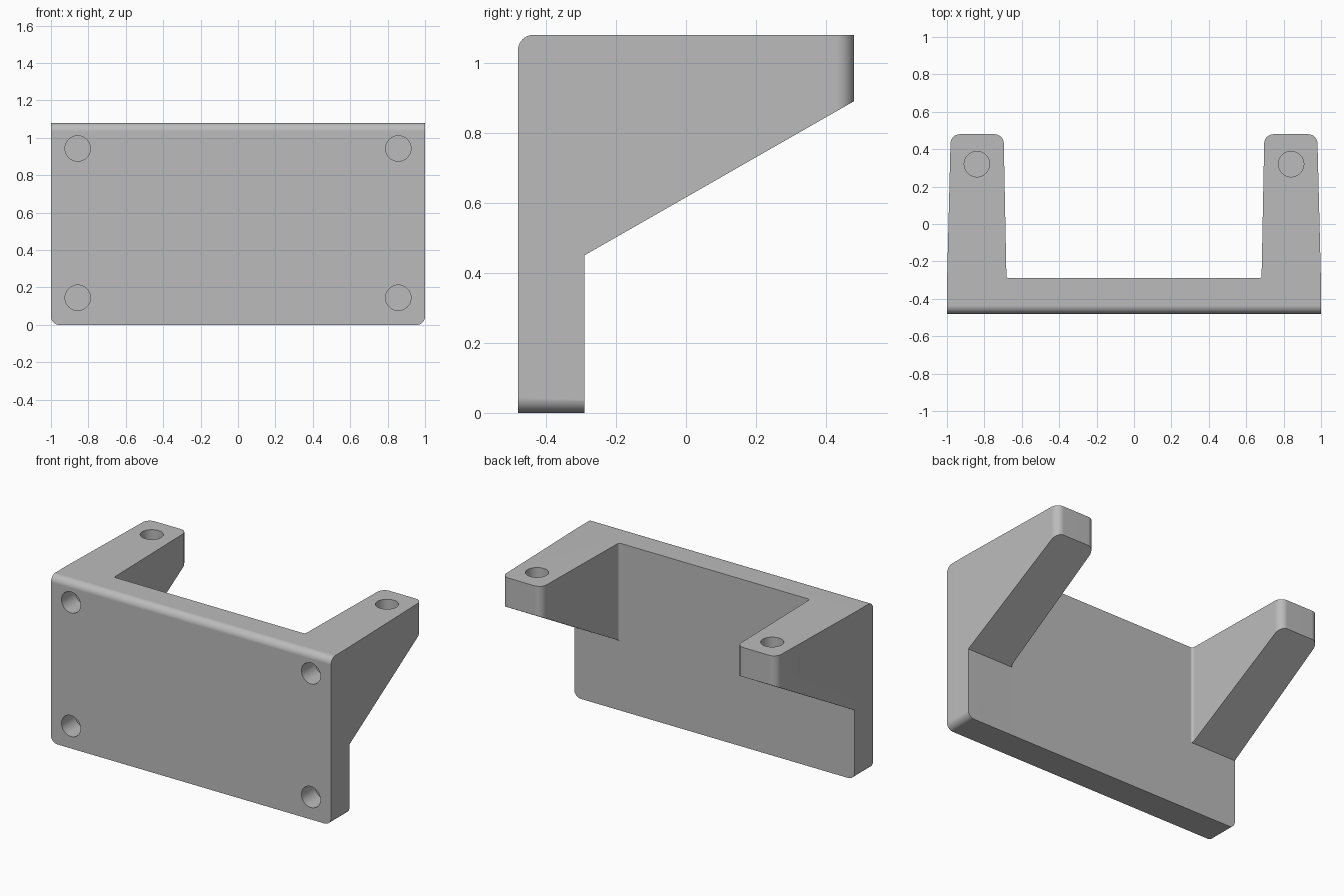
import bpy
import bmesh
import math
from mathutils import Matrix, Vector

default = bpy.data.objects.get("Cube")
if default:
    bpy.data.objects.remove(default, do_unlink=True)

grey = bpy.data.materials.new("plain grey")
grey.use_nodes = True
colour = (0.5, 0.5, 0.5, 1)
grey.diffuse_color = colour
grey.node_tree.nodes["Principled BSDF"].inputs["Base Color"].default_value = colour


def rounded(points, segments=10):
    """Outline from (u, v, radius) corners, each filleted by its radius."""
    out = []
    for i, (u, v, r) in enumerate(points):
        p = Vector((u, v))
        if not r:
            out.append(p)
            continue
        a = (Vector(points[i - 1][:2]) - p).normalized()
        b = (Vector(points[(i + 1) % len(points)][:2]) - p).normalized()
        half = a.angle(b) / 2
        centre = p + (a + b).normalized() * (r / math.sin(half))
        start = p + a * (r / math.tan(half)) - centre
        end = p + b * (r / math.tan(half)) - centre
        sweep = start.angle_signed(end)
        for k in range(segments + 1):
            out.append(centre + Matrix.Rotation(-sweep * k / segments, 2) @ start)
    return out


def add_object(name, bm):
    bmesh.ops.recalc_face_normals(bm, faces=bm.faces)
    mesh = bpy.data.meshes.new(name)
    bm.to_mesh(mesh)
    bm.free()
    mesh.materials.append(grey)
    obj = bpy.data.objects.new(name, mesh)
    bpy.context.collection.objects.link(obj)
    return obj


def prism(name, outline, place, low, high):
    """Extrude an outline between two depths; place maps (u, v, depth) to xyz."""
    bm = bmesh.new()
    face = bm.faces.new([bm.verts.new(place(p.x, p.y, low)) for p in outline])
    top = bmesh.ops.extrude_face_region(bm, geom=[face])
    shift = Vector(place(0, 0, high)) - Vector(place(0, 0, low))
    verts = [g for g in top["geom"] if isinstance(g, bmesh.types.BMVert)]
    bmesh.ops.translate(bm, verts=verts, vec=shift)
    return add_object(name, bm)


def combine(target, cutter, operation):
    mod = target.modifiers.new(operation, "BOOLEAN")
    mod.operation = operation
    mod.solver = "EXACT"
    mod.object = cutter
    bpy.context.view_layer.objects.active = target
    bpy.ops.object.modifier_apply(modifier=mod.name)
    bpy.data.objects.remove(cutter, do_unlink=True)


# Plan: a back-opening U with two slightly tapered arms
half = [(1.007, -0.6, 0), (0.98, 0.48, 0.05), (0.697, 0.48, 0.05), (0.682, -0.29, 0.015)]
plan = half + [(-x, y, r) for x, y, r in reversed(half)]
body = prism("bracket_body", rounded(plan), lambda u, v, d: (u, v, d), -0.2, 1.3)

# Side profile: upright plate with sloped arm underside
side = [(-0.48, 0, 0), (-0.29, 0, 0), (-0.29, 0.45, 0), (0.6, 0.959, 0),
        (0.6, 1.08, 0), (-0.48, 1.08, 0.045)]
combine(body, prism("side_profile", rounded(side), lambda u, v, d: (d, u, v), -1.2, 1.2),
        "INTERSECT")

# Front profile: rounded lower corners
front = [(-1, 0, 0.045), (1, 0, 0.045), (1, 1.2, 0), (-1, 1.2, 0)]
combine(body, prism("front_profile", rounded(front), lambda u, v, d: (u, d, v), -0.8, 0.8),
        "INTERSECT")

# Blind screw holes: four in the plate, one in each arm
depth = 0.14
holes = [((x, -0.48, z), Matrix.Rotation(math.pi / 2, 4, "X"))
         for x in (-0.857, 0.857) for z in (0.145, 0.943)]
holes += [((x, 0.32, 1.08), Matrix()) for x in (-0.84, 0.84)]
for position, turn in holes:
    bm = bmesh.new()
    bmesh.ops.create_cone(bm, cap_ends=True, segments=40, radius1=0.068, radius2=0.068,
                          depth=2 * depth, matrix=Matrix.Translation(position) @ turn)
    combine(body, add_object("hole_cutter", bm), "DIFFERENCE")

# Smooth fillets and holes, crisp edges elsewhere
bpy.ops.object.select_all(action="DESELECT")
body.select_set(True)
bpy.context.view_layer.objects.active = body
bpy.ops.object.shade_smooth_by_angle(angle=math.radians(30))
weighted = body.modifiers.new("even_shading", "WEIGHTED_NORMAL")
weighted.keep_sharp = True
